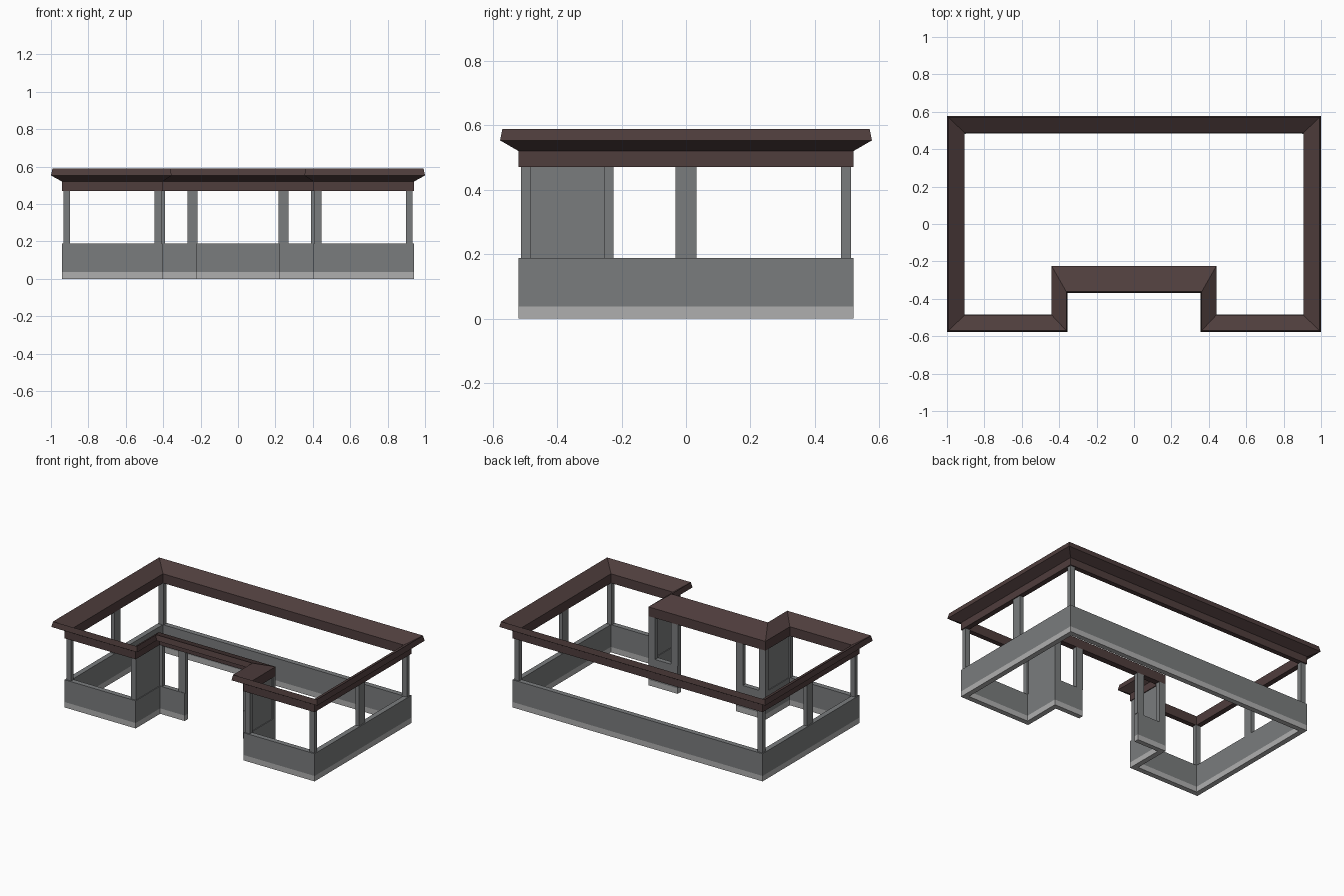
import bpy, bmesh

if "Cube" in bpy.data.objects:
    bpy.data.objects.remove(bpy.data.objects["Cube"])


def material(name, rgb):
    m = bpy.data.materials.new(name)
    m.diffuse_color = (*rgb, 1)
    m.use_nodes = True
    m.node_tree.nodes["Principled BSDF"].inputs["Base Color"].default_value = m.diffuse_color
    return m


GREY = material("wall grey", (0.195, 0.203, 0.207))
LIGHT = material("plinth light grey", (0.43, 0.43, 0.43))
BROWN = material("roof brown", (0.078, 0.047, 0.046))


def finish(bm, name, mat):
    bmesh.ops.recalc_face_normals(bm, faces=bm.faces)
    me = bpy.data.meshes.new(name)
    bm.to_mesh(me)
    bm.free()
    me.materials.append(mat)
    ob = bpy.data.objects.new(name, me)
    bpy.context.collection.objects.link(ob)
    return ob


def outline(x, y, nx, ny, gap=None):
    """Rectangle plan with a notch in the front; gap leaves a doorway."""
    half = [(nx, ny), (nx, -y), (x, -y), (x, y)]
    if gap:
        half.insert(0, (gap, ny))
    return half + [(-a, b) for a, b in reversed(half)]


def sweep(name, rings, mat, closed):
    """Skin a cross-section made of (outline, height) rings."""
    bm = bmesh.new()
    vs = [[bm.verts.new((x, y, z)) for x, y in pts] for pts, z in rings]
    n, m = len(vs[0]), len(vs)
    for i in range(n if closed else n - 1):
        j = (i + 1) % n
        for k in range(m):
            l = (k + 1) % m
            bm.faces.new((vs[k][i], vs[k][j], vs[l][j], vs[l][i]))
    if not closed:
        for i in (0, n - 1):
            bm.faces.new([r[i] for r in vs])
    return finish(bm, name, mat)


def box(name, x0, x1, y0, y1, z0, z1, mat=GREY):
    bm = bmesh.new()
    bmesh.ops.create_cube(bm, size=1)
    for v in bm.verts:
        v.co = (x1 if v.co.x > 0 else x0, y1 if v.co.y > 0 else y0,
                z1 if v.co.z > 0 else z0)
    return finish(bm, name, mat)


def pair(name, x0, x1, y0, y1):
    """Mirrored posts between sill and roof."""
    box("right_" + name, x0, x1, y0, y1, SILL, HEAD)
    box("left_" + name, -x1, -x0, y0, y1, SILL, HEAD)


PLINTH, SILL, HEAD = 0.037, 0.188, 0.47

# Plinth and low wall, open at the doorway
outer = outline(0.94, 0.52, 0.405, -0.258, 0.22)
inner = outline(0.905, 0.485, 0.44, -0.225, 0.22)
for name, z0, z1, mat in (("plinth", 0, PLINTH, LIGHT),
                          ("low_wall", PLINTH, SILL, GREY)):
    sweep(name, [(outer, z0), (outer, z1), (inner, z1), (inner, z0)],
          mat, False)

# Posts and solid entrance side walls
pair("front_corner_post", 0.897, 0.933, -0.512, -0.483)
pair("back_corner_post", 0.897, 0.933, 0.481, 0.512)
pair("side_middle_post", 0.905, 0.933, -0.033, 0.032)
pair("front_inner_post", 0.41, 0.447, -0.512, -0.483)
pair("entrance_side_wall", 0.41, 0.435, -0.483, -0.255)
pair("entrance_corner_post", 0.39, 0.44, -0.255, -0.225)
pair("door_post", 0.217, 0.27, -0.255, -0.225)

# Roof band: fascia, sloping soffit, rim, inward sloping top
fascia = outline(0.94, 0.52, 0.405, -0.265)
rim_low = outline(1.0, 0.577, 0.355, -0.37)
rim_top = outline(0.992, 0.57, 0.362, -0.362)
inside = outline(0.905, 0.487, 0.44, -0.225)
sweep("roof_band", [(fascia, HEAD), (fascia, 0.52), (rim_low, 0.553),
                    (rim_top, 0.589), (inside, 0.533), (inside, HEAD)],
      BROWN, True)
